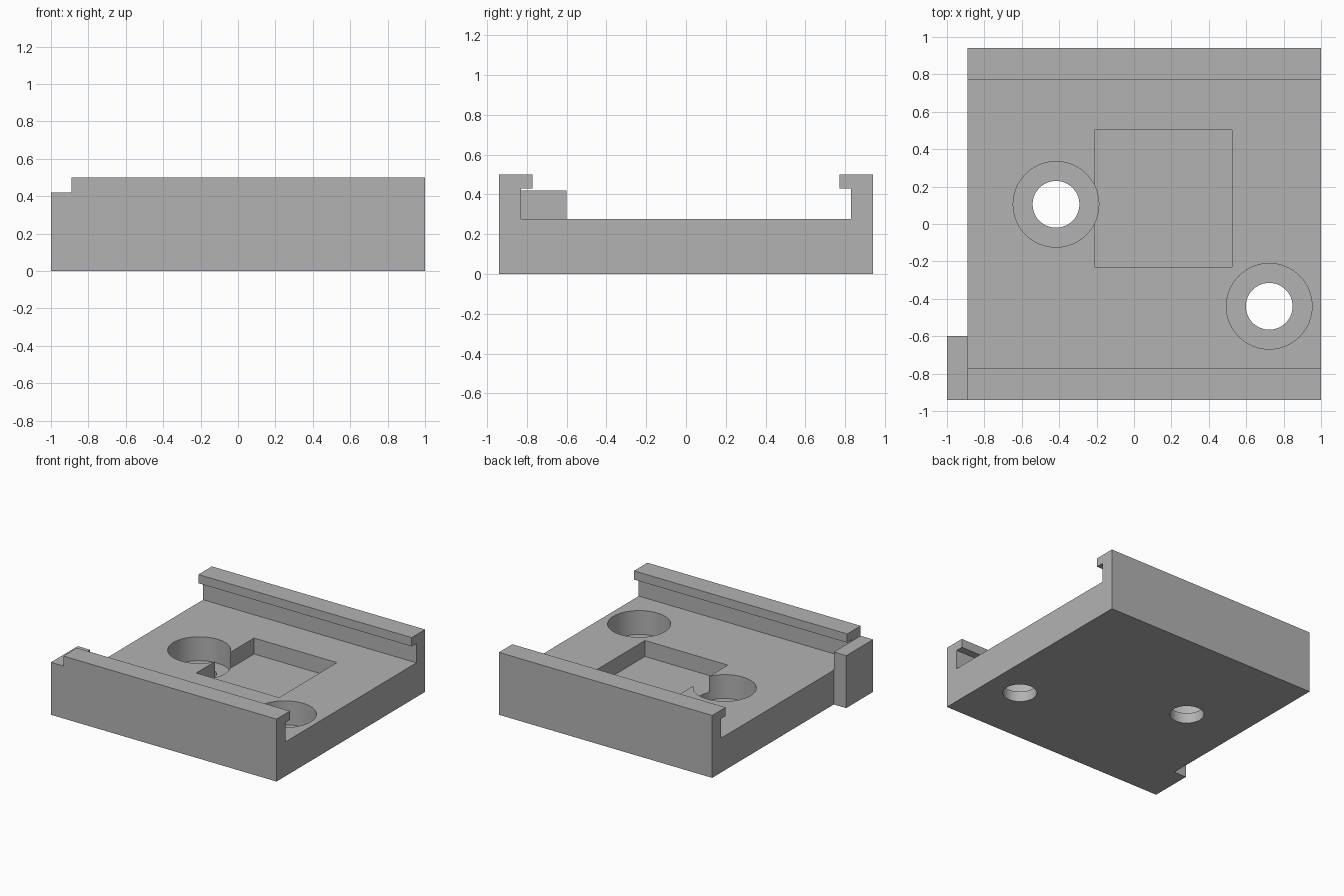
import bpy, bmesh, math

if "Cube" in bpy.data.objects:
    bpy.data.objects.remove(bpy.data.objects["Cube"])

grey = bpy.data.materials.new("plain grey")
grey.diffuse_color = (0.45, 0.45, 0.45, 1)
grey.use_nodes = True
grey.node_tree.nodes["Principled BSDF"].inputs["Base Color"].default_value = grey.diffuse_color

FLOOR, X0, X1, HALF = 0.275, -0.89, 1.0, 0.94


def box(name, lo, hi):
    """Axis-aligned box between two corners."""
    size = [b - a for a, b in zip(lo, hi)]
    bpy.ops.mesh.primitive_cube_add(size=1, location=[(a + b) / 2 for a, b in zip(lo, hi)])
    ob = bpy.context.object
    ob.name = name
    ob.scale = size
    bpy.ops.object.transform_apply(location=True, rotation=False, scale=True)
    return ob


def cylinder(name, x, y, r, z0, z1):
    bpy.ops.mesh.primitive_cylinder_add(vertices=64, radius=r, depth=z1 - z0,
                                        location=(x, y, (z0 + z1) / 2))
    ob = bpy.context.object
    ob.name = name
    return ob


def combine(target, tool, operation):
    """Boolean the tool into the target, then discard the tool."""
    mod = target.modifiers.new(tool.name, 'BOOLEAN')
    mod.operation, mod.solver, mod.object = operation, 'EXACT', tool
    bpy.context.view_layer.objects.active = target
    bpy.ops.object.modifier_apply(modifier=mod.name)
    bpy.data.objects.remove(tool)


# Channel plate: floor with two overhanging rails, extruded along x
half = [(HALF, 0), (HALF, 0.5), (0.77, 0.5), (0.77, 0.43), (0.83, 0.43), (0.83, FLOOR)]
profile = half + [(-y, z) for y, z in reversed(half)]
bm = bmesh.new()
face = bm.faces.new([bm.verts.new((X0, y, z)) for y, z in profile])
ext = bmesh.ops.extrude_face_region(bm, geom=[face])
bmesh.ops.translate(bm, vec=(X1 - X0, 0, 0),
                    verts=[v for v in ext['geom'] if isinstance(v, bmesh.types.BMVert)])
bmesh.ops.recalc_face_normals(bm, faces=bm.faces)
mesh = bpy.data.meshes.new("channel_plate")
bm.to_mesh(mesh)
bm.free()
plate = bpy.data.objects.new("channel_plate", mesh)
bpy.context.collection.objects.link(plate)

# End stops closing the left end of each rail
for s in (-1, 1):
    y0, y1 = sorted((s * 0.6, s * HALF))
    combine(plate, box("end_stop", (-1, y0, 0), (X0, y1, 0.42)), 'UNION')

# Merge the flush faces
bm = bmesh.new()
bm.from_mesh(mesh)
bmesh.ops.remove_doubles(bm, verts=bm.verts, dist=1e-4)
bmesh.ops.dissolve_limit(bm, angle_limit=0.01, verts=bm.verts, edges=bm.edges)
bm.to_mesh(mesh)
bm.free()

# Square pocket and two counterbored screw holes
combine(plate, box("pocket", (-0.21, -0.23, 0.147), (0.525, 0.503, 0.4)), 'DIFFERENCE')
for x, y in ((-0.417, 0.105), (0.723, -0.44)):
    combine(plate, cylinder("counterbore", x, y, 0.229, 0.083, 0.4), 'DIFFERENCE')
    combine(plate, cylinder("screw_hole", x, y, 0.125, -0.1, 0.3), 'DIFFERENCE')

mesh.materials.clear()
mesh.materials.append(grey)
bpy.ops.object.select_all(action='DESELECT')
plate.select_set(True)
bpy.context.view_layer.objects.active = plate
bpy.ops.object.shade_smooth_by_angle(angle=math.radians(30))
